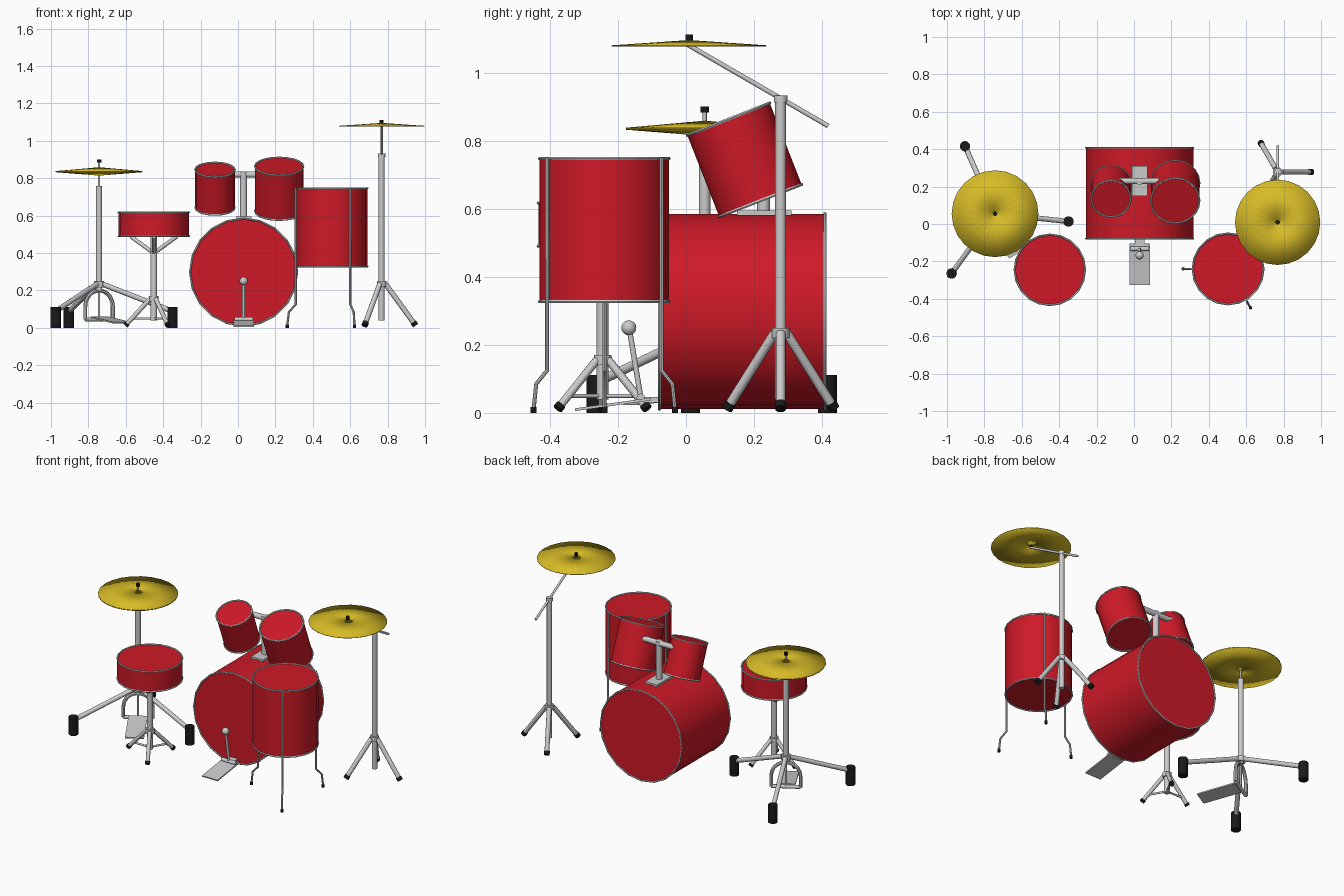
import bpy
from math import sin, cos, radians, pi
from mathutils import Vector

if "Cube" in bpy.data.objects:
    bpy.data.objects.remove(bpy.data.objects["Cube"])


def material(name, color):
    m = bpy.data.materials.new(name)
    m.diffuse_color = color
    m.use_nodes = True
    m.node_tree.nodes["Principled BSDF"].inputs["Base Color"].default_value = m.diffuse_color
    return m


RED = material("red_lacquer", (0.62, 0.01, 0.02, 1))
GOLD = material("cymbal_gold", (0.68, 0.5, 0.02, 1))
BLACK = material("black_rubber", (0.01, 0.01, 0.01, 1))


def finish(name, mat=None, smooth=True):
    ob = bpy.context.object
    ob.name = name
    if mat:
        ob.data.materials.append(mat)
    if smooth:
        bpy.ops.object.shade_smooth_by_angle(angle=radians(35))
    return ob


def rod(name, a, b, r, mat=None, sides=12):
    """Cylinder between two points."""
    a, b = Vector(a), Vector(b)
    d = b - a
    bpy.ops.mesh.primitive_cylinder_add(
        vertices=sides, radius=r, depth=d.length, location=(a + b) / 2,
        rotation=d.to_track_quat('Z', 'Y').to_euler())
    return finish(name, mat)


def tube(name, points, r):
    """Bent tube along a polyline."""
    cu = bpy.data.curves.new(name, 'CURVE')
    cu.dimensions = '3D'
    cu.bevel_depth, cu.bevel_resolution, cu.use_fill_caps = r, 2, True
    sp = cu.splines.new('POLY')
    sp.points.add(len(points) - 1)
    for p, co in zip(sp.points, points):
        p.co = (*co, 1)
    ob = bpy.data.objects.new(name, cu)
    bpy.context.collection.objects.link(ob)
    bpy.ops.object.select_all(action='DESELECT')
    ob.select_set(True)
    bpy.context.view_layer.objects.active = ob
    bpy.ops.object.convert(target='MESH')
    finish(name)


def box(name, loc, size, rot=(0, 0, 0), mat=None):
    bpy.ops.mesh.primitive_cube_add(size=1, location=loc, rotation=rot)
    bpy.context.object.scale = size
    return finish(name, mat, False)


def drum(name, a, b, r):
    """Red shell with a thin metal hoop at each end."""
    rod(name + "_shell", a, b, r, RED, 20)
    rot = (Vector(b) - Vector(a)).to_track_quat('Z', 'Y').to_euler()
    for end, p in (("a", a), ("b", b)):
        bpy.ops.mesh.primitive_torus_add(
            major_segments=20, minor_segments=6, major_radius=r,
            minor_radius=0.005, location=p, rotation=rot)
        finish(f"{name}_hoop_{end}")


def cymbal(name, x, y, z_edge, r, rise):
    bpy.ops.mesh.primitive_cone_add(
        vertices=24, radius1=r, radius2=0.006, depth=abs(rise),
        end_fill_type='NOTHING', location=(x, y, z_edge + rise / 2),
        rotation=(0 if rise > 0 else pi, 0, 0))
    ob = finish(name, GOLD)
    mod = ob.modifiers.new("thickness", 'SOLIDIFY')
    mod.thickness = 0.003


def polar(c, r, deg, z):
    return Vector((c[0] + r * cos(radians(deg)), c[1] + r * sin(radians(deg)), z))


def tripod(name, c, angles, r_foot, z_top, r_leg):
    """Sloping legs with short rubber tips and a collar."""
    rod(name + "_collar", (*c, z_top - 0.015), (*c, z_top + 0.015), 0.026)
    for i, ang in enumerate(angles):
        top, foot = polar(c, 0.02, ang, z_top), polar(c, r_foot, ang, 0.012)
        knee = foot.lerp(top, 0.08)
        rod(f"{name}_leg_{i}", top, knee, r_leg)
        rod(f"{name}_tip_{i}", knee, foot, r_leg + 0.003, BLACK)


# Bass drum
BX = 0.03
drum("bass_drum", (BX, -0.078, 0.298), (BX, 0.408, 0.298), 0.287)

# Kick pedal and beater
box("kick_pedal_plate", (BX, -0.215, 0.025), (0.11, 0.225, 0.008), (radians(8), 0, 0))
box("kick_pedal_clamp", (BX, -0.095, 0.038), (0.05, 0.06, 0.016))
rod("kick_axle", (BX - 0.05, -0.133, 0.045), (BX + 0.05, -0.133, 0.045), 0.012)
rod("beater_rod", (BX, -0.133, 0.045), (BX, -0.167, 0.25), 0.008)
bpy.ops.mesh.primitive_uv_sphere_add(segments=16, ring_count=8, radius=0.022,
                                     location=(BX, -0.168, 0.25))
finish("beater_ball")

# Rack toms, tilted toward the player
TILT = radians(21.4)
for nm, x, y, z, r, length in (("small_tom", -0.123, 0.136, 0.845, 0.106, 0.217),
                               ("large_tom", 0.22, 0.125, 0.863, 0.13, 0.257)):
    drum(nm, (x, y + length * sin(TILT), z - length * cos(TILT)), (x, y, z), r)

# Tom mount
box("tom_mount_plate", (BX, 0.23, 0.587), (0.084, 0.16, 0.014))
rod("tom_mount_post", (BX, 0.228, 0.58), (BX, 0.228, 0.835), 0.019)
rod("tom_mount_bar", (-0.08, 0.23, 0.82), (0.14, 0.23, 0.82), 0.017)

# Floor tom with three bent legs
FT = (0.503, -0.24)
drum("floor_tom", (*FT, 0.327), (*FT, 0.747), 0.19)
for i, ang in enumerate((60, 180, 300)):
    prof = [(0.194, 0.75), (0.194, 0.125), (0.231, 0.085), (0.24, 0.01)]
    tube(f"floor_tom_leg_{i}", [polar(FT, r, ang, z) for r, z in prof], 0.006)
    rod(f"floor_tom_foot_{i}", polar(FT, 0.24, ang, 0.018), polar(FT, 0.24, ang, 0), 0.009, BLACK)

# Snare and its stand
SN = (-0.45, -0.245)
drum("snare", (*SN, 0.49), (*SN, 0.617), 0.189)
rod("snare_column", (*SN, 0.04), (*SN, 0.485), 0.018)
tripod("snare_stand", SN, (60, 180, 300), 0.152, 0.155, 0.012)
for i in range(3):
    rod(f"snare_arm_{i}", polar(SN, 0.01, 30 + 120 * i, 0.405),
        polar(SN, 0.14, 30 + 120 * i, 0.487), 0.011)
    rod(f"snare_brace_{i}", (*SN, 0.05), polar(SN, 0.11, 60 + 120 * i, 0.05), 0.006)

# Hi-hat cymbals and stand
HH = (-0.743, 0.055)
cymbal("hihat_top", *HH, 0.838, 0.232, 0.02)
cymbal("hihat_bottom", *HH, 0.832, 0.232, -0.018)
rod("hihat_rod", (*HH, 0.05), (*HH, 0.89), 0.006)
rod("hihat_nut", (*HH, 0.883), (*HH, 0.9), 0.012, BLACK)
rod("hihat_column", (*HH, 0.2), (*HH, 0.758), 0.017)
rod("hihat_collar", (*HH, 0.215), (*HH, 0.25), 0.027)
for i, ang in enumerate((-6, 114, 234)):
    rod(f"hihat_leg_{i}", polar(HH, 0.015, ang, 0.235), polar(HH, 0.39, ang, 0.09), 0.014)
    rod(f"hihat_foot_{i}", polar(HH, 0.395, ang, 0), polar(HH, 0.395, ang, 0.112), 0.028, BLACK)

# Hi-hat pedal with its arched frame
DIR = 300
side = Vector((cos(radians(DIR + 90)), sin(radians(DIR + 90)), 0))
base = Vector((*HH, 0))
arch = [base + side * 0.085 * cos(pi * k / 10) + Vector((0, 0, 0.115 + 0.085 * sin(pi * k / 10)))
        for k in range(11)]
foot_r = base + side * 0.085 + Vector((0, 0, 0.045))
foot_l = base - side * 0.085 + Vector((0, 0, 0.045))
tube("hihat_arch", [foot_r] + arch + [foot_l], 0.011)
rod("hihat_arch_base", foot_r, foot_l, 0.011)
box("hihat_pedal_plate", polar(HH, 0.125, DIR, 0.042), (0.11, 0.24, 0.008),
    (radians(7), 0, radians(DIR + 90)))

# Crash cymbal on a boom stand
CR = (0.768, 0.278)
cymbal("crash_cymbal", 0.768, 0.009, 1.08, 0.228, 0.015)
rod("crash_nut", (0.768, 0.009, 1.09), (0.768, 0.009, 1.112), 0.011, BLACK)
rod("crash_boom", (0.768, 0.005, 1.082), (0.768, 0.418, 0.843), 0.007)
rod("crash_column", (*CR, 0.04), (*CR, 0.925), 0.016)
rod("crash_clamp", (*CR, 0.912), (*CR, 0.932), 0.02)
tripod("crash_stand", CR, (0, 120, 240), 0.182, 0.235, 0.014)
